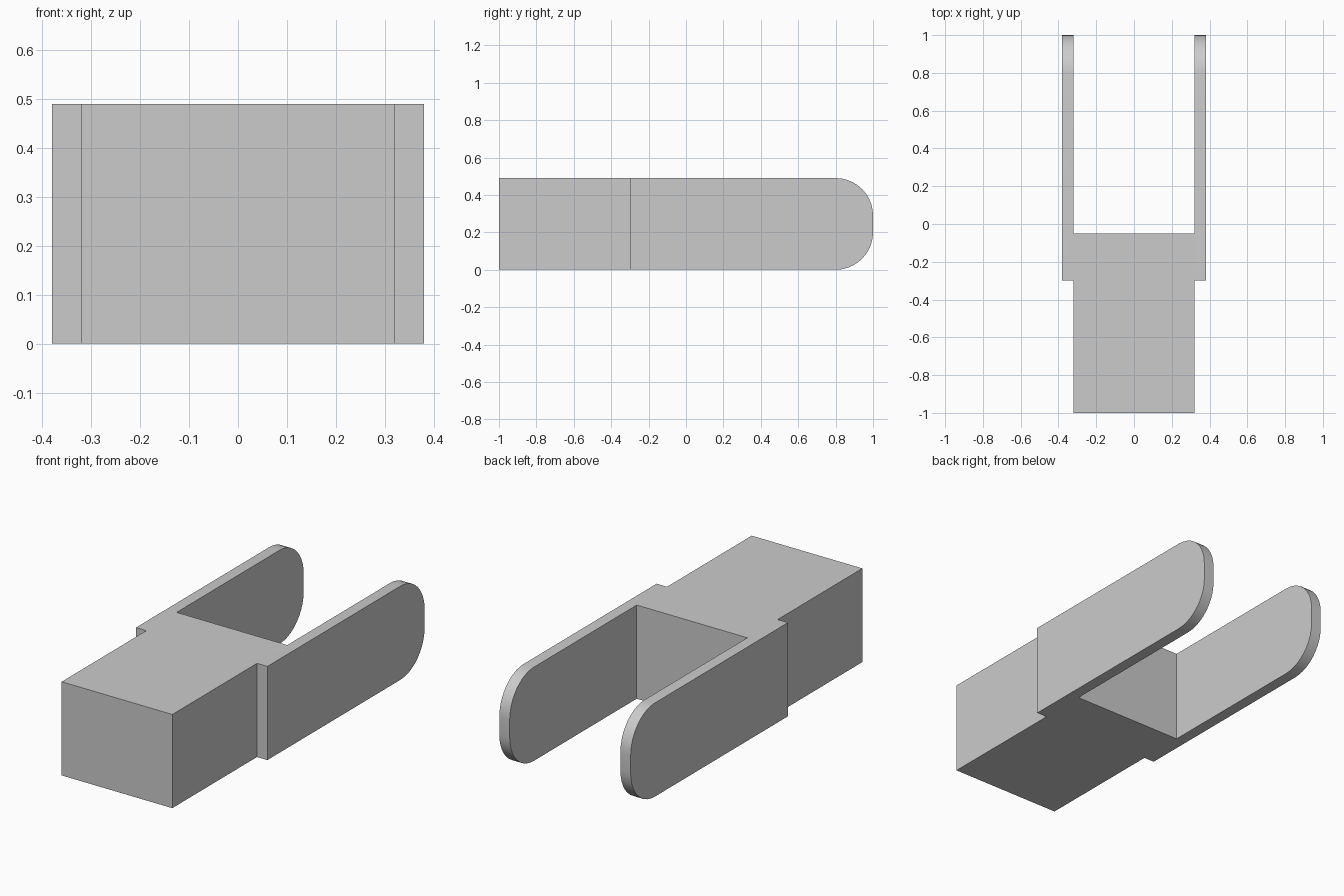
import bpy
import bmesh
import math

if "Cube" in bpy.data.objects:
    bpy.data.objects.remove(bpy.data.objects["Cube"], do_unlink=True)

HEIGHT = 0.49
CORNER = 0.2

# Single grey material
grey = bpy.data.materials.new("light grey")
grey.use_nodes = True
colour = (0.6, 0.6, 0.6, 1.0)
grey.diffuse_color = colour
grey.node_tree.nodes["Principled BSDF"].inputs["Base Color"].default_value = colour

# Plan outline of the right-hand half, mirrored to close the fork shape
half = [(0.32, -1.0), (0.32, -0.3), (0.38, -0.3), (0.38, 1.0), (0.32, 1.0), (0.32, -0.05)]
outline = half + [(-x, y) for x, y in reversed(half)]

# Extrude the outline upward
bm = bmesh.new()
base = bm.faces.new([bm.verts.new((x, y, 0)) for x, y in outline])
grown = bmesh.ops.extrude_face_region(bm, geom=[base], use_keep_orig=True)
top_verts = [g for g in grown["geom"] if isinstance(g, bmesh.types.BMVert)]
bmesh.ops.translate(bm, verts=top_verts, vec=(0, 0, HEIGHT))
bmesh.ops.recalc_face_normals(bm, faces=bm.faces[:])

# Round the upper and lower corners of both prong tips
tips = [e for e in bm.edges
        if all(v.co.y > 0.99 for v in e.verts)
        and abs(e.verts[0].co.z - e.verts[1].co.z) < 1e-5]
bmesh.ops.bevel(bm, geom=tips, offset=CORNER, offset_type='OFFSET',
                segments=10, profile=0.5, affect='EDGES')
bmesh.ops.recalc_face_normals(bm, faces=bm.faces[:])

mesh = bpy.data.meshes.new("fork_bracket")
bm.to_mesh(mesh)
bm.free()
mesh.materials.append(grey)

bracket = bpy.data.objects.new("fork_bracket", mesh)
bpy.context.collection.objects.link(bracket)

# Smooth the rounded tips while keeping the block edges crisp
bpy.ops.object.select_all(action='DESELECT')
bracket.select_set(True)
bpy.context.view_layer.objects.active = bracket
bpy.ops.object.shade_smooth_by_angle(angle=math.radians(30))
